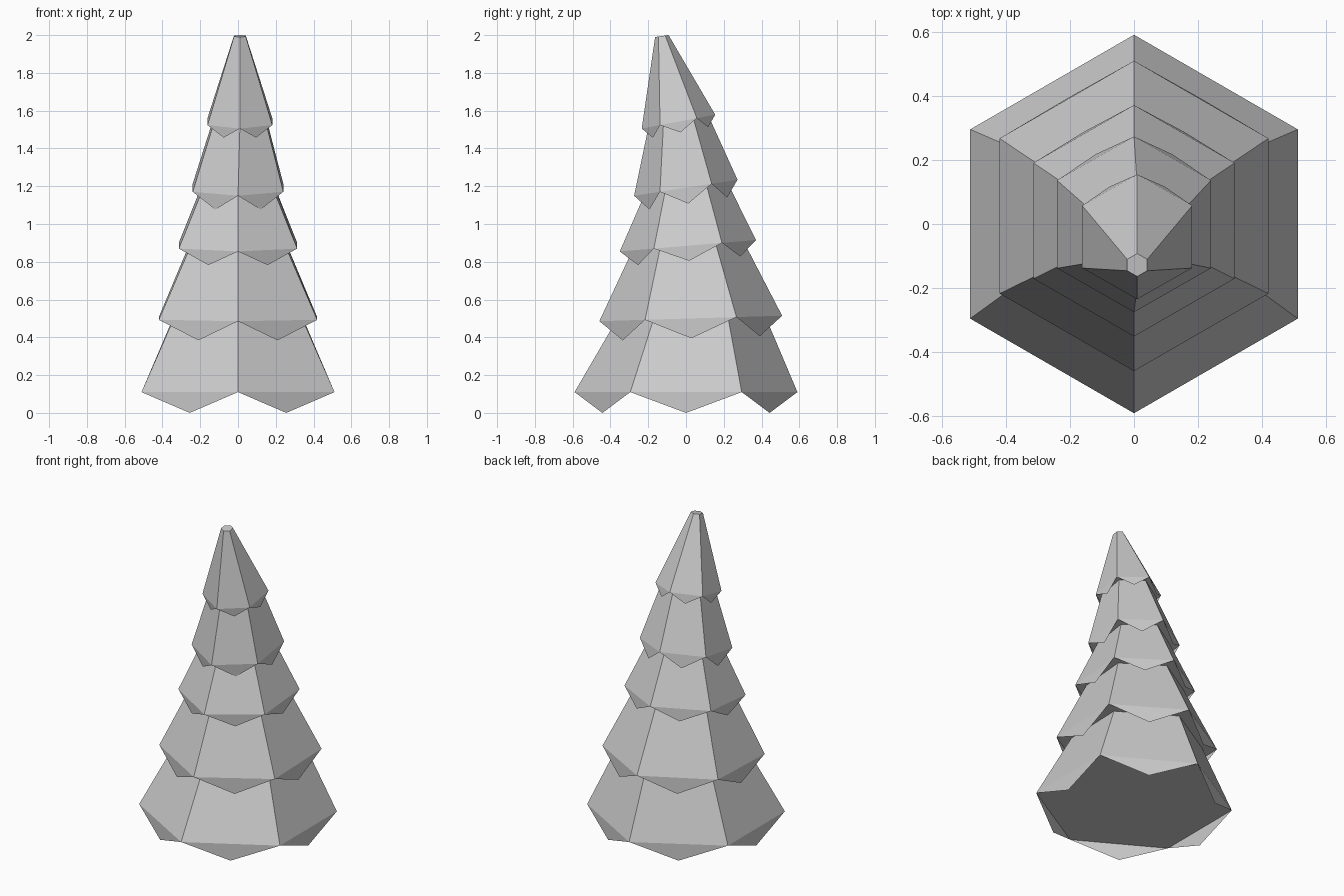
import bpy, bmesh
from math import radians, cos, sin, atan
from mathutils import Vector, Matrix

if "Cube" in bpy.data.objects:
    bpy.data.objects.remove(bpy.data.objects["Cube"])

# One row per tier: centre x, y, z, radius, slope toward the back, flap drop, radius at top
TIERS = [
    (0.00, 0.000, 0.11, 0.590, 0.00, 0.110, 0.395),
    (0.00, 0.025, 0.50, 0.484, 0.03, 0.105, 0.295),
    (0.00, 0.010, 0.885, 0.362, 0.084, 0.080, 0.220),
    (0.00, -0.001, 1.192, 0.277, 0.155, 0.085, 0.162),
    (0.01, -0.040, 1.542, 0.198, 0.19, 0.058, 0.036),
]
CROWN = (0.01, -0.128, 1.995, 0.036, 0.15)


def ring(x, y, z, r, slope, start=30, drop=0.0):
    """Six points of a tilted hexagon, optionally lowered along its axis."""
    m = Matrix.Translation((x, y, z)) @ Matrix.Rotation(atan(slope), 4, 'X')
    return [m @ Vector((r * cos(radians(start + 60 * i)),
                        r * sin(radians(start + 60 * i)), -drop)) for i in range(6)]


def tier(name, row, above):
    x, y, z, r, slope, drop, r_top = row
    bm = bmesh.new()
    low = [bm.verts.new(p) for p in ring(x, y, z, r, slope)]
    top = [bm.verts.new(p) for p in ring(*above[:3], r_top, above[4])]
    tips = [bm.verts.new(p) for p in
            ring(x, y, z, r * cos(radians(30)), slope, 60, drop)]
    for i in range(6):
        j = (i + 1) % 6
        bm.faces.new((low[i], low[j], top[j], top[i]))   # sloping side
        bm.faces.new((low[i], tips[i], low[j]))          # hanging pointed flap
    bm.faces.new(top)
    bm.faces.new(low[::-1])                              # underside
    me = bpy.data.meshes.new(name)
    bm.to_mesh(me)
    bm.free()
    bpy.context.collection.objects.link(bpy.data.objects.new(name, me))


# Stack of foliage tiers, each reaching up to the underside of the next
for n, row in enumerate(TIERS):
    tier(f"foliage_tier_{n + 1}", row, (TIERS + [CROWN])[n + 1])
